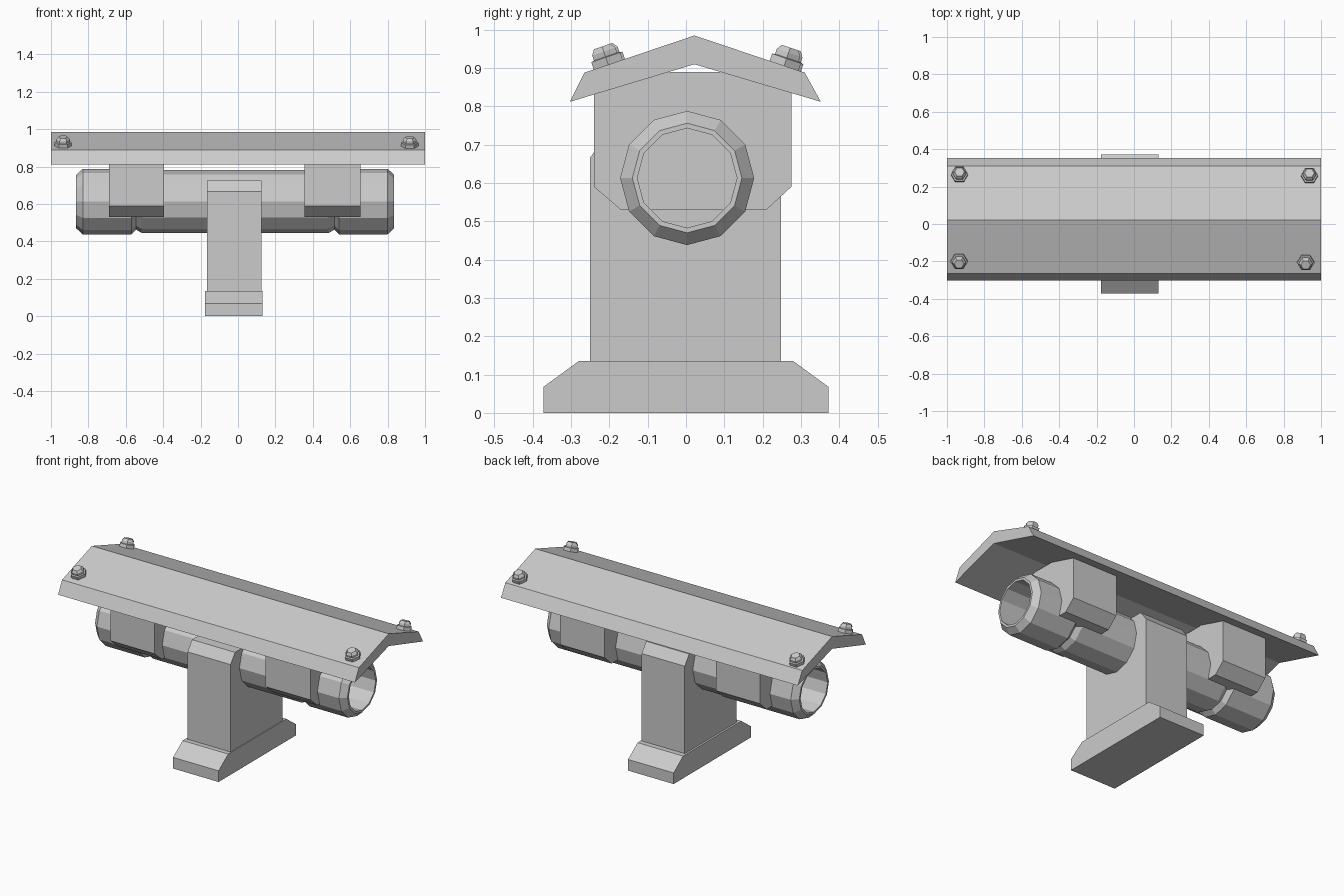
import bpy
import bmesh
import math
from mathutils import Matrix, Vector

if "Cube" in bpy.data.objects:
    bpy.data.objects.remove(bpy.data.objects["Cube"])

# Single plain grey finish
GREY = (0.6, 0.6, 0.6, 1)
grey = bpy.data.materials.new("plain_grey")
grey.use_nodes = True
grey.diffuse_color = GREY
grey.node_tree.nodes["Principled BSDF"].inputs["Base Color"].default_value = GREY


def finish(name, bm):
    bmesh.ops.recalc_face_normals(bm, faces=bm.faces)
    mesh = bpy.data.meshes.new(name)
    bm.to_mesh(mesh)
    bm.free()
    mesh.materials.append(grey)
    obj = bpy.data.objects.new(name, mesh)
    bpy.context.collection.objects.link(obj)
    return obj


def extrude_x(name, profile, x0, x1):
    """Solid with a (y, z) outline, running from x0 to x1."""
    bm = bmesh.new()
    face = bm.faces.new([bm.verts.new((x0, y, z)) for y, z in profile])
    moved = bmesh.ops.extrude_face_region(bm, geom=[face])["geom"]
    bm.faces.ensure_lookup_table()
    bmesh.ops.translate(bm, vec=(x1 - x0, 0, 0),
                        verts=[v for v in moved if isinstance(v, bmesh.types.BMVert)])
    if not face.is_valid or len(bm.faces) < len(profile) + 2:
        bm.faces.new([v for v in bm.verts if abs(v.co.x - x0) < 1e-6])
    return finish(name, bm)


def lathe(name, profile, sides, matrix):
    """Faceted solid turned about local z from (radius, height) points."""
    bm = bmesh.new()
    rings = []
    for r, h in profile:
        rings.append([bm.verts.new(matrix @ Vector((
            r * math.cos(math.tau * i / sides),
            r * math.sin(math.tau * i / sides), h))) for i in range(sides)])
    for a, b in zip(rings, rings[1:]):
        for i in range(sides):
            j = (i + 1) % sides
            bm.faces.new((a[i], a[j], b[j], b[i]))
    bm.faces.new(rings[0])
    bm.faces.new(rings[-1])
    return finish(name, bm)


# Foot and post
extrude_x("base_foot", [(-0.372, 0), (0.372, 0), (0.372, 0.068), (0.28, 0.135),
                        (-0.28, 0.135), (-0.372, 0.068)], -0.177, 0.13)
extrude_x("post", [(-0.25, 0.13), (0.248, 0.13), (0.248, 0.667), (0.205, 0.725),
                   (-0.207, 0.725), (-0.25, 0.667)], -0.165, 0.125)

# Twelve-sided barrel with chamfered ends, two grooves and a bore at each end
barrel = [(0.13, -0.56), (0.13, -0.865), (0.143, -0.865), (0.175, -0.83),
          (0.175, -0.57), (0.15, -0.545), (0.168, -0.515),
          (0.168, 0.485), (0.15, 0.515), (0.175, 0.54),
          (0.175, 0.80), (0.143, 0.835), (0.13, 0.835), (0.13, 0.53)]
lathe("barrel", barrel, 12,
      Matrix.Translation((0, 0.003, 0.613)) @ Matrix.Rotation(math.pi / 2, 4, "Y"))

# Brackets holding the barrel under the roof
bracket = [(-0.24, 0.89), (-0.24, 0.59), (-0.17, 0.53),
           (0.21, 0.53), (0.275, 0.59), (0.275, 0.89)]
for name, x0, x1 in (("right_bracket", -0.69, -0.395), ("left_bracket", 0.355, 0.655)):
    extrude_x(name, bracket, x0, x1)

# Pitched roof plate
RIDGE_Y, RIDGE_Z, SLOPE = 0.022, 0.985, 0.338
extrude_x("roof", [(-0.303, 0.812), (-0.265, 0.888), (RIDGE_Y, RIDGE_Z),
                   (0.31, 0.888), (0.352, 0.812), (RIDGE_Y, 0.91)], -1, 1)

# Hex bolts standing square to the roof slopes
bolt = [(0.046, -0.01), (0.046, 0.02), (0.037, 0.022), (0.037, 0.036), (0.026, 0.05)]
for name, x, y in (("front_right_bolt", -0.935, -0.197), ("front_left_bolt", 0.918, -0.203),
                   ("back_right_bolt", -0.933, 0.262), ("back_left_bolt", 0.938, 0.256)):
    z = RIDGE_Z - SLOPE * abs(y - RIDGE_Y)
    tilt = math.copysign(math.atan(SLOPE), -y)
    lathe(name, bolt, 6, Matrix.Translation((x, y, z)) @ Matrix.Rotation(tilt, 4, "X"))
